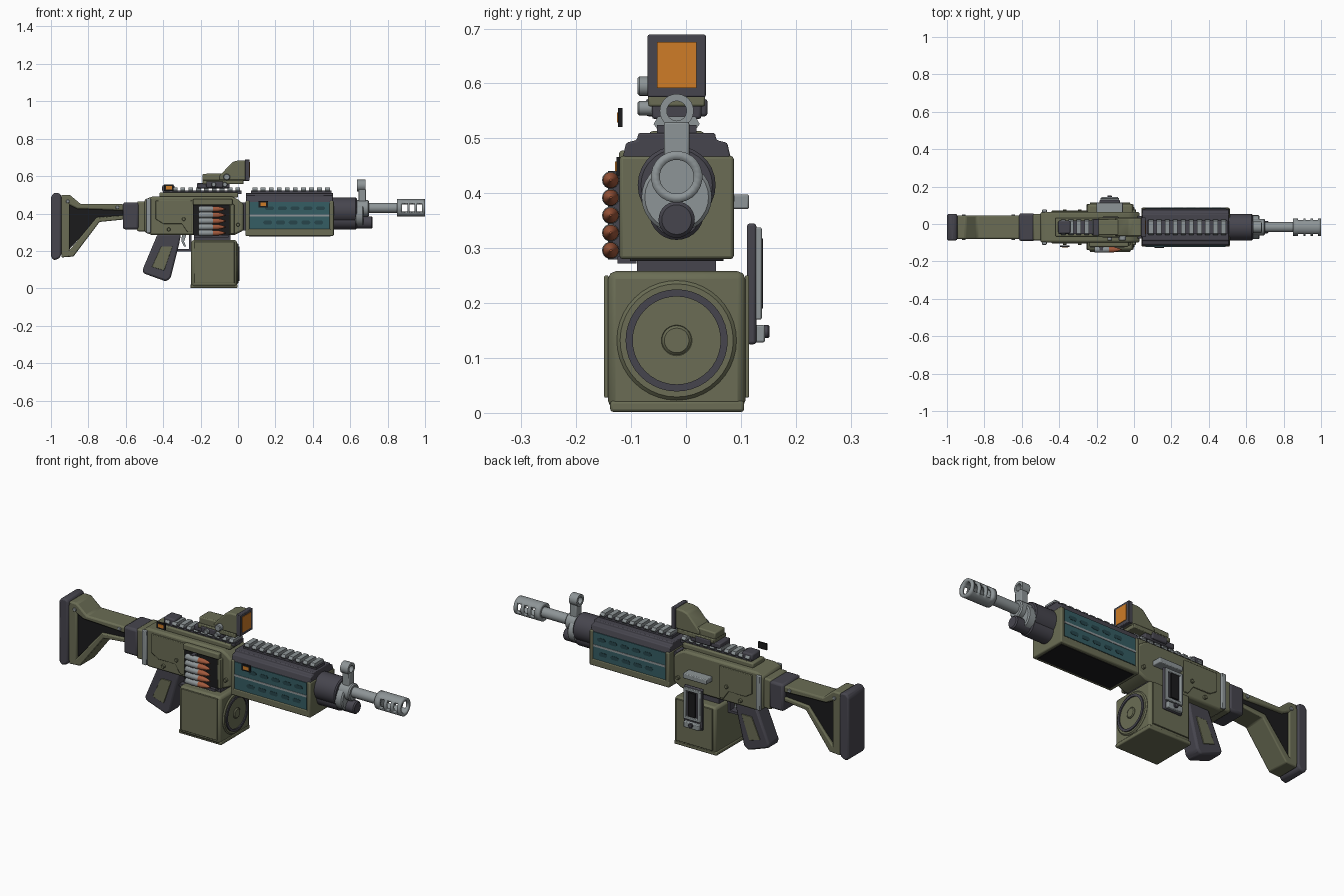
import bpy, bmesh, math

if "Cube" in bpy.data.objects:
    bpy.data.objects.remove(bpy.data.objects["Cube"])

CY = -0.017  # centre plane of the body


def material(name, rgb):
    m = bpy.data.materials.new(name)
    m.diffuse_color = (*rgb, 1)
    m.use_nodes = True
    m.node_tree.nodes["Principled BSDF"].inputs["Base Color"].default_value = m.diffuse_color
    return m


OLIVE = material("olive", (0.145, 0.152, 0.09))
DARK = material("dark grey", (0.062, 0.06, 0.076))
STEEL = material("light steel", (0.27, 0.30, 0.31))
TEAL = material("teal", (0.035, 0.11, 0.125))
DEEP = material("deep teal", (0.02, 0.06, 0.07))
BLACK = material("black", (0.011, 0.011, 0.012))
ORANGE = material("orange", (0.62, 0.20, 0.02))
COPPER = material("copper", (0.36, 0.10, 0.045))


def finish(bm, name, mat, bevel=0.0):
    bmesh.ops.recalc_face_normals(bm, faces=bm.faces)
    me = bpy.data.meshes.new(name)
    bm.to_mesh(me)
    bm.free()
    me.materials.append(mat)
    ob = bpy.data.objects.new(name, me)
    bpy.context.collection.objects.link(ob)
    if bevel:
        b = ob.modifiers.new("bevel", 'BEVEL')
        b.width, b.segments, b.limit_method = bevel, 2, 'ANGLE'
    return ob


def extrude(name, pts, a, b, mat, bevel=0.0, axis='y'):
    """Prism of an (x,z) outline along y, or a (y,z) outline along x."""
    bm = bmesh.new()
    put = (lambda p, t: (p[0], t, p[1])) if axis == 'y' else (lambda p, t: (t, p[0], p[1]))
    lo = [bm.verts.new(put(p, a)) for p in pts]
    hi = [bm.verts.new(put(p, b)) for p in pts]
    bm.faces.new(lo)
    bm.faces.new(hi)
    for i in range(len(pts)):
        j = (i + 1) % len(pts)
        bm.faces.new((lo[i], lo[j], hi[j], hi[i]))
    return finish(bm, name, mat, bevel)


def box(name, x0, x1, y0, y1, z0, z1, mat, bevel=0.0):
    return extrude(name, [(x0, z0), (x1, z0), (x1, z1), (x0, z1)], y0, y1, mat, bevel)


def mid(name, x0, x1, half, z0, z1, mat, bevel=0.0):
    return box(name, x0, x1, CY - half, CY + half, z0, z1, mat, bevel)


def lathe(name, prof, y, z, mat, n=28, closed=False, axis='x'):
    """Revolve (position, radius) pairs round an x or y axis line."""
    bm = bmesh.new()
    rings = []
    for t, r in prof:
        ring = []
        for k in range(n):
            a = 2 * math.pi * k / n
            u, v = r * math.cos(a), r * math.sin(a)
            ring.append(bm.verts.new((t, y + u, z + v) if axis == 'x' else (y + u, t, z + v)))
        rings.append(ring)
    pairs = list(zip(rings, rings[1:])) + ([(rings[-1], rings[0])] if closed else [])
    for p, q in pairs:
        for k in range(n):
            bm.faces.new((p[k], p[(k + 1) % n], q[(k + 1) % n], q[k]))
    if not closed:
        bm.faces.new(rings[0])
        bm.faces.new(rings[-1])
    return finish(bm, name, mat)


def rod(name, x0, x1, r, z, mat, y=CY, axis='x', n=28):
    c = min(0.006, r * 0.2)
    return lathe(name, [(x0, r - c), (x0 + c, r), (x1 - c, r), (x1, r - c)], y, z, mat, n, False, axis)


# Shoulder stock: pad, frame arms and recessed web
extrude("butt_pad", [(-1, .17), (-.985, .15), (-.955, .16), (-.945, .18), (-.945, .5), (-.96, .51),
                     (-.985, .51), (-1, .49)], CY - .071, CY + .071, DARK, .01)
extrude("stock_upper_arm", [(-.945, .5), (-.9, .5), (-.84, .45), (-.61, .45), (-.61, .415), (-.72, .42),
                            (-.86, .425), (-.9, .445), (-.945, .445)], CY - .063, CY + .063, OLIVE, .008)
extrude("stock_lower_arm", [(-.945, .165), (-.88, .17), (-.74, .355), (-.61, .368), (-.61, .39),
                            (-.755, .38), (-.9, .205), (-.945, .2)], CY - .063, CY + .063, OLIVE, .006)
mid("stock_rear_arm", -.947, -.9, .063, .18, .48, OLIVE, .005)
extrude("stock_web", [(-.91, .2), (-.755, .37), (-.61, .38), (-.61, .42), (-.86, .43), (-.91, .45)],
        CY - .05, CY + .05, BLACK)
mid("stock_collar", -.615, -.53, .074, .315, .46, DARK, .012)
for s in (-1, 1):
    for x, z in ((-.91, .465), (-.645, .433)):
        rod("stock_bolt", *sorted((CY + s * .06, CY + s * .068)), .01, z, STEEL, x, 'y', 12)

# Receiver
mid("receiver_tail", -.54, -.48, .07, .305, .465, OLIVE, .008)
extrude("receiver", [(-.5, .30), (-.46, .285), (-.02, .285), (.03, .31), (.03, .45), (0, .475),
                     (-.03, .49), (-.46, .49), (-.5, .475)], CY - .082, CY + .082, OLIVE, .01)
mid("receiver_top", -.42, .0, .05, .485, .513, OLIVE, .006)
mid("front_neck", .02, .06, .06, .31, .46, DARK)
for s in (-1, 1):
    y0, y1 = sorted((CY + s * .078, CY + s * .094))
    box("rear_side_bar", -.492, -.466, y0, y1, .295, .48, STEEL, .004)
    y0, y1 = sorted((CY + s * .08, CY + s * .088))
    extrude("receiver_side_plate", [(-.4, .345), (-.3, .345), (-.27, .3), (-.245, .3), (-.245, .47),
                                    (-.44, .47), (-.44, .37)], y0, y1, OLIVE, .003)
    for x, z in ((-.37, .315), (-.29, .37), (.0, .34)):
        rod("receiver_pin", *sorted((CY + s * .08, CY + s * .095)), .01, z, OLIVE, x, 'y', 12)

# Feed opening with belt
box("feed_opening", -.24, -.045, -.108, -.09, .285, .45, BLACK)
box("feed_cover", -.24, -.03, -.122, -.08, .445, .478, OLIVE, .006)
box("feed_frame", -.042, -.02, -.115, -.09, .29, .45, OLIVE, .004)
box("feed_lip", -.235, -.05, -.125, -.09, .272, .285, DARK)
for i in range(5):
    z = .296 + i * .032
    lathe("cartridge_case", [(-.21, .014), (-.205, .016), (-.14, .016), (-.125, .012)], -.137, z, STEEL, 14)
    lathe("bullet_tip", [(-.135, .0145), (-.11, .0145), (-.085, .009), (-.068, .002)], -.137, z, COPPER, 14)
    box("belt_link", -.185, -.165, -.142, -.1, z - .0165, z + .0165, DARK)

# Ammunition box with round front cover
box("ammo_box", -.25, -.005, -.142, .108, .008, .258, OLIVE, .014)
box("ammo_box_base", -.255, -.003, -.138, .106, .002, .022, OLIVE, .005)
for y in (-.145, .111):
    box("ammo_side_plate", -.235, -.02, y - .004, y + .004, .028, .25, OLIVE, .002)
rod("ammo_cover", -.01, .003, .109, .132, OLIVE, n=40)
lathe("ammo_cover_ring", [(0, .08), (.009, .08), (.009, .093), (0, .093)], CY, .132, DARK, 40, True)
rod("ammo_cover_hub", 0, .009, .028, .132, OLIVE)
mid("magazine_neck", -.235, -.04, .072, .25, .295, DARK)

# Grip, guard and trigger
extrude("grip", [(-.43, .29), (-.305, .29), (-.315, .235), (-.36, .055), (-.385, .037), (-.505, .08),
                 (-.51, .1)], CY - .045, CY + .045, DARK, .014)
extrude("grip_panel", [(-.41, .225), (-.35, .225), (-.395, .095), (-.46, .115)],
        CY - .049, CY + .049, OLIVE, .002)
mid("trigger_guard", -.34, -.245, .02, .197, .21, DARK)
mid("trigger_guard_front", -.262, -.248, .02, .2, .29, DARK)
extrude("trigger", [(-.30, .29), (-.275, .29), (-.288, .25), (-.278, .225), (-.29, .225), (-.302, .25)],
        CY - .01, CY + .01, STEEL)

# Charging handle and latch on the far side
box("charging_handle", -.2, -.06, .06, .115, .371, .398, STEEL, .004)
box("latch_back", -.185, -.075, .111, .128, .125, .345, DARK, .005)
for x in (-.18, -.095):
    box("latch_rail", x, x + .016, .125, .138, .17, .338, STEEL, .003)
for z in (.17, .322):
    box("latch_crossbar", -.18, -.08, .125, .138, z, z + .016, STEEL, .003)
box("latch_slot", -.15, -.11, .126, .140, .19, .318, BLACK)
box("latch_foot", -.175, -.085, .12, .144, .128, .16, STEEL, .004)
rod("latch_knob", .14, .152, .012, .148, DARK, -.13, 'y', 12)

# Handguard
mid("handguard_core", .045, .505, .094, .29, .46, OLIVE)
mid("handguard_bottom", .04, .51, .104, .28, .318, OLIVE, .006)
mid("handguard_underside", .06, .495, .085, .277, .285, BLACK)
for x in (.04, .49):
    mid("handguard_end", x, x + .022, .104, .28, .468, OLIVE, .006)
extrude("handguard_top", [(CY - .102, .45), (CY + .102, .45), (CY + .092, .492), (CY + .072, .497),
                          (CY + .07, .51), (CY - .07, .51), (CY - .072, .497), (CY - .092, .492)],
        .042, .508, DARK, .004, 'x')


def side_plate(name, x0, x1, z0, z1, depth, mat, s, cut=0.0):
    y0, y1 = sorted((CY + s * .09, CY + s * depth))
    pts = [(x0, z0), (x1, z0), (x1, z1), (x0, z1)]
    if cut:
        pts = [(x0 + cut, z0), (x1 - cut, z0), (x1, z0 + cut), (x1, z1 - cut),
               (x1 - cut, z1), (x0 + cut, z1), (x0, z1 - cut), (x0, z0 + cut)]
    extrude(name, pts, y0, y1, mat)


for s in (-1, 1):
    side_plate("teal_panel_lower", .062, .49, .318, .385, .103, TEAL, s)
    side_plate("teal_panel_upper", .062, .49, .396, .462, .103, TEAL, s)
    side_plate("panel_stripe", .062, .49, .385, .396, .105, STEEL, s)
    for i in range(5):
        x = .135 + i * .068
        side_plate("panel_slot_lower", x, x + .048, .342, .362, .1045, DEEP, s, .007)
        side_plate("panel_slot_upper", x + .01, x + .058, .418, .438, .1045, DEEP, s, .007)

# Small orange lamps on black plates
for x, y, z in ((.11, -.127, .432), (-.395, -.124, .521)):
    box("lamp_plate", x, x + .05, y, y + .008, z, z + .034, BLACK)
    box("lamp", x + .009, x + .041, y - .002, y, z + .008, z + .026, ORANGE)

# Top rails with teeth
for x0, x1, n in ((-.4, .02, 10), (.07, .5, 10)):
    mid("rail_base", x0, x1, .036, .505, .524, DARK)
    step = (x1 - x0) / n
    for i in range(n):
        x = x0 + step * (i + .2)
        extrude("rail_tooth", [(CY - .036, .518), (CY + .036, .518), (CY + .042, .526), (CY + .034, .54),
                               (CY - .034, .54), (CY - .042, .526)], x, x + step * .6, STEEL, 0, 'x')
mid("folded_rear_sight", -.405, -.34, .035, .515, .552, DARK, .008)

# Optic
mid("optic_mount", -.22, -.045, .045, .535, .562, DARK, .005)
mid("optic_base", -.19, .03, .052, .558, .58, OLIVE, .004)
extrude("optic_body", [(-.19, .575), (.045, .575), (.045, .615), (-.09, .615), (-.19, .612)],
        CY - .042, CY + .042, OLIVE, .006)
extrude("optic_hood", [(-.1, .6), (-.03, .675), (.0, .684), (.045, .684), (.045, .578), (-.1, .578)],
        CY - .048, CY + .048, OLIVE, .007)
mid("optic_frame", .038, .062, .053, .575, .689, DARK, .003)
mid("optic_lens", .058, .065, .036, .592, .675, ORANGE)
for x, z, r in ((-.06, .595, .018), (-.13, .555, .013), (-.07, .555, .013)):
    rod("optic_knob", -.088, -.05, r, z, STEEL, x, 'y', 16)
mid("optic_clamp", -.17, -.08, .056, .54, .572, DARK, .005)

# Barrel group
rod("barrel_shroud", .5, .635, .071, .415, DARK)
rod("gas_tube_sleeve", .5, .635, .05, .365, DARK)
rod("gas_tube", .62, .72, .033, .352, DARK)
rod("gas_block_upper", .625, .7, .045, .428, STEEL)
rod("gas_block_lower", .625, .672, .064, .393, STEEL)
rod("barrel", .6, .87, .027, .43, STEEL)
mid("front_sight_post", .645, .685, .023, .45, .53, STEEL, .004)
lathe("front_sight_ring", [(.637, .018), (.637, .031), (.683, .031), (.683, .018)], CY, .55, STEEL, 24, True)

# Slotted muzzle brake: tube grid with side openings, thickened
xs = [.85, .878, .905, .918, .945, .958, .985, 1.0]
N = 24
bm = bmesh.new()
grid = [[bm.verts.new((x, CY + .047 * math.cos(2 * math.pi * (k + .5) / N),
                       .43 + .047 * math.sin(2 * math.pi * (k + .5) / N))) for k in range(N)] for x in xs]
for i in range(len(xs) - 1):
    for k in range(N):
        side = abs(math.sin(2 * math.pi * (k + 1) / N)) < .6
        if i % 2 == 1 and side:
            continue
        j = (k + 1) % N
        bm.faces.new((grid[i][k], grid[i][j], grid[i + 1][j], grid[i + 1][k]))
brake = finish(bm, "muzzle_brake", STEEL)
sol = brake.modifiers.new("wall", 'SOLIDIFY')
sol.thickness, sol.offset = .016, -1
rod("muzzle_collar", .85, .874, .045, .43, STEEL)

# Smooth round parts, keep edges crisp
for ob in bpy.context.collection.objects:
    ob.select_set(True)
    bpy.context.view_layer.objects.active = ob
bpy.ops.object.shade_smooth_by_angle(angle=math.radians(32))
